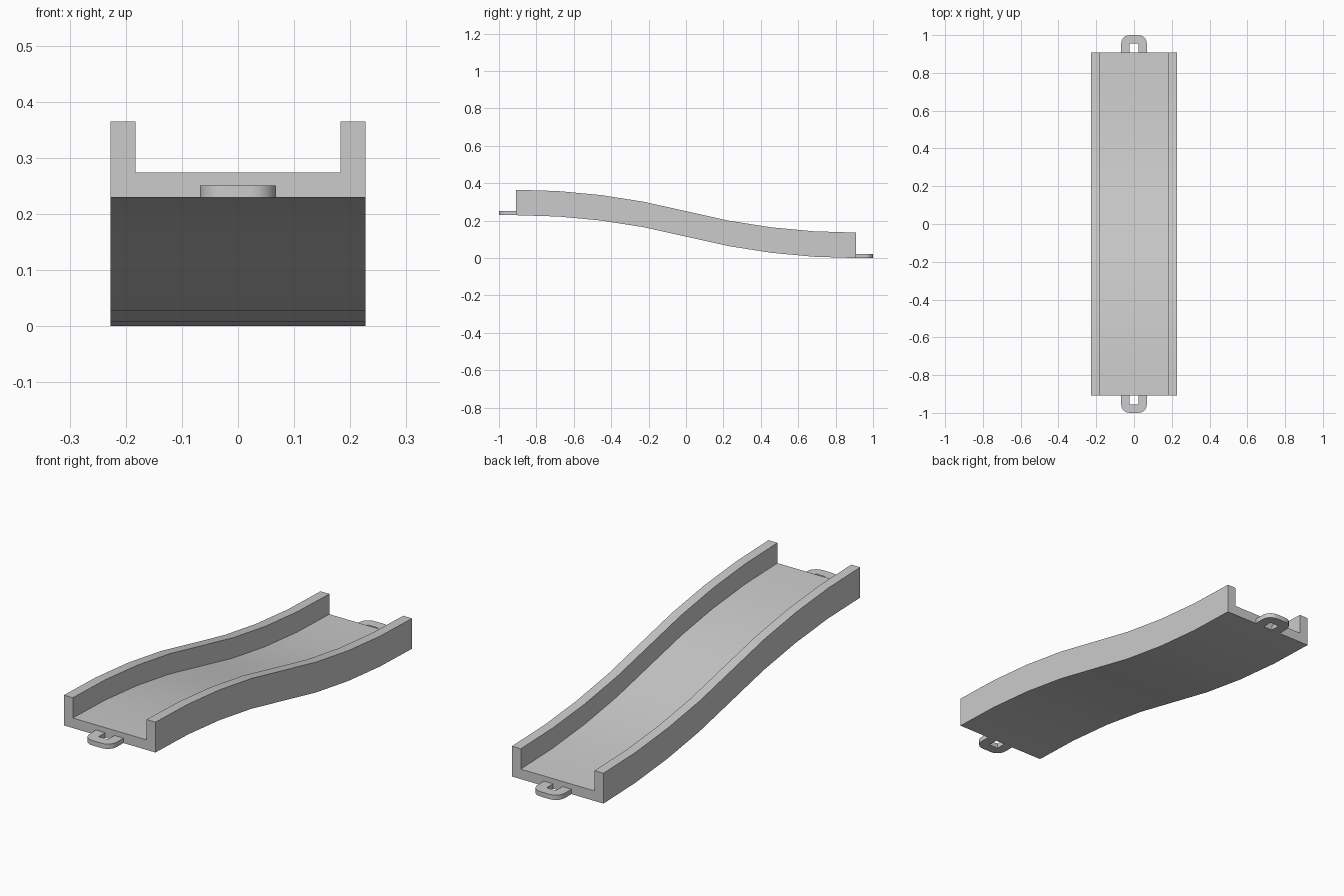
import bpy, bmesh
from math import sin, cos, pi, asin, sqrt

if "Cube" in bpy.data.objects:
    bpy.data.objects.remove(bpy.data.objects["Cube"])

HALF, DROP = 0.909, 0.229          # half length of channel, height lost along it


def make_object(name, bm):
    bmesh.ops.recalc_face_normals(bm, faces=bm.faces)
    mesh = bpy.data.meshes.new(name)
    bm.to_mesh(mesh)
    bm.free()
    ob = bpy.data.objects.new(name, mesh)
    bpy.context.collection.objects.link(ob)
    bpy.ops.object.select_all(action='DESELECT')
    ob.select_set(True)
    bpy.context.view_layer.objects.active = ob
    bpy.ops.object.shade_smooth_by_angle(angle=pi / 6)
    return ob


# Track channel: U section swept along an S made of two equal arcs
def base_height(y):
    radius = (HALF**2 + (DROP / 2)**2) / DROP
    d = HALF - abs(y)
    sag = radius - sqrt(radius**2 - d * d)
    return DROP - sag if y < 0 else sag


half_u = [(0.227, 0), (0.227, 0.136), (0.183, 0.136), (0.183, 0.045)]
section = half_u + [(-x, z) for x, z in reversed(half_u)]
n = len(section)
bm = bmesh.new()
rings = []
for i in range(9):
    y = HALF * (i / 4 - 1)
    rings.append([bm.verts.new((x, y, z + base_height(y))) for x, z in section])
for a, b in zip(rings, rings[1:]):
    for k in range(n):
        bm.faces.new((a[k], a[(k + 1) % n], b[(k + 1) % n], b[k]))
bm.faces.new(rings[0])
bm.faces.new(rings[-1])
make_object("track_channel", bm)


# Connector loops: rounded U tabs at each end, with a square slot
def connector(name, direction, z):
    r, w, tip, hole = 0.045, 0.068, 1.0, 0.955
    outer = [(w, HALF)]
    outer += [(w - r + r * cos(a), tip - r + r * sin(a))
              for a in (pi / 2 * i / 5 for i in range(6))]
    outer += [(-x, y) for x, y in reversed(outer)]
    slot = [(-0.023, HALF), (-0.023, hole), (0.023, hole), (0.023, HALF)]
    bm = bmesh.new()
    face = bm.faces.new([bm.verts.new((x * direction, y * direction, z))
                         for x, y in outer + slot])
    ext = bmesh.ops.extrude_face_region(bm, geom=[face])
    for v in ext["geom"]:
        if isinstance(v, bmesh.types.BMVert):
            v.co.z += 0.022
    make_object(name, bm)


connector("front_connector", -1, DROP)
connector("back_connector", 1, 0)
